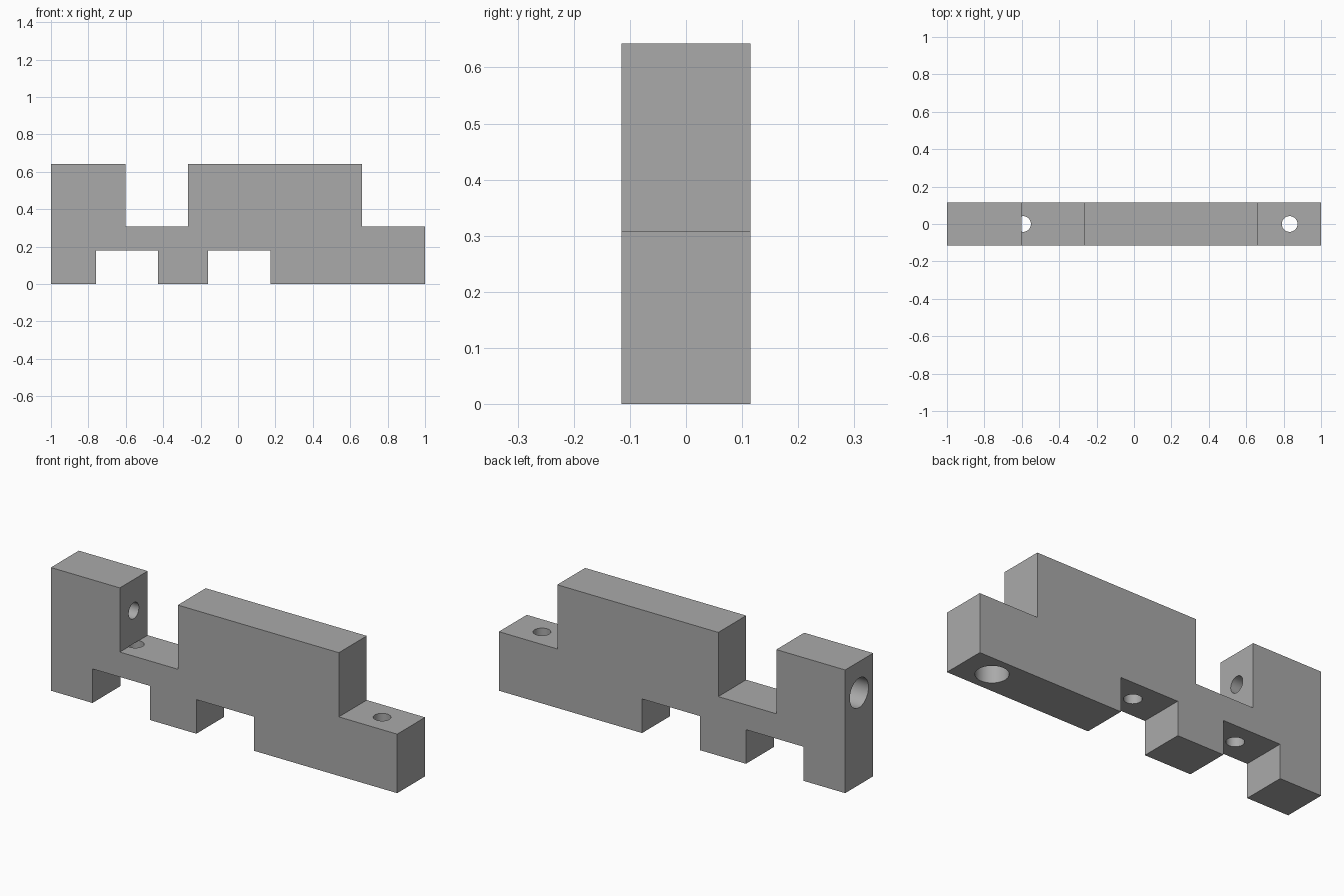
import bpy
import bmesh
from math import pi, radians

cube = bpy.data.objects.get("Cube")
if cube:
    bpy.data.objects.remove(cube)

HALF_Y = 0.115
STEP_Z = 0.308
NOTCH_Z = 0.178
TOP_Z = 0.643
SMALL_R, LARGE_R = 0.042, 0.077

grey = bpy.data.materials.new("plain grey")
grey.use_nodes = True
colour = (0.4, 0.4, 0.4, 1)
grey.diffuse_color = colour
grey.node_tree.nodes["Principled BSDF"].inputs["Base Color"].default_value = colour

# Stepped bar: side profile extruded across y
profile = [
    (-1, 0), (-0.76, 0), (-0.76, NOTCH_Z), (-0.427, NOTCH_Z), (-0.427, 0),
    (-0.16, 0), (-0.16, NOTCH_Z), (0.173, NOTCH_Z), (0.173, 0), (1, 0),
    (1, STEP_Z), (0.663, STEP_Z), (0.663, TOP_Z), (-0.267, TOP_Z),
    (-0.267, STEP_Z), (-0.602, STEP_Z), (-0.602, TOP_Z), (-1, TOP_Z),
]
bm = bmesh.new()
face = bm.faces.new([bm.verts.new((x, -HALF_Y, z)) for x, z in profile])
side = bmesh.ops.extrude_face_region(bm, geom=[face])
moved = [v for v in side["geom"] if isinstance(v, bmesh.types.BMVert)]
bmesh.ops.translate(bm, vec=(0, 2 * HALF_Y, 0), verts=moved)
bmesh.ops.recalc_face_normals(bm, faces=bm.faces)
mesh = bpy.data.meshes.new("stepped_bar")
bm.to_mesh(mesh)
bm.free()
mesh.materials.append(grey)
bar = bpy.data.objects.new("stepped_bar", mesh)
bpy.context.collection.objects.link(bar)


def drill(radius, axis, start, end, other):
    """Cut a round hole along x or z, from start to end."""
    mid = (start + end) / 2
    along_x = axis == "x"
    bpy.ops.mesh.primitive_cylinder_add(
        vertices=48, radius=radius, depth=end - start,
        location=(mid, 0, other) if along_x else (other, 0, mid),
        rotation=(0, pi / 2 if along_x else 0, 0))
    cutter = bpy.context.object
    cutter.name = "hole_cutter"
    cutter.hide_render = True
    cutter.data.materials.append(grey)
    bpy.ops.object.select_all(action="DESELECT")
    bar.select_set(True)
    bpy.context.view_layer.objects.active = bar
    mod = bar.modifiers.new("hole", "BOOLEAN")
    mod.operation = "DIFFERENCE"
    mod.solver = "EXACT"
    mod.object = cutter
    bpy.ops.object.modifier_apply(modifier=mod.name)
    bpy.data.objects.remove(cutter)


# Screw holes above the two notches
for x in (-0.593, 0.007):
    drill(SMALL_R, "z", 0.1, STEP_Z + 0.001, x)

# Counterbored hole through the low end
drill(SMALL_R, "z", -0.1, 0.4, 0.832)
drill(LARGE_R, "z", -0.1, NOTCH_Z, 0.832)

# Counterbored hole through the end post
drill(SMALL_R, "x", -1.1, -0.5, 0.48)
drill(LARGE_R, "x", -1.1, -0.735, 0.48)

bpy.ops.object.shade_smooth_by_angle(angle=radians(30))
